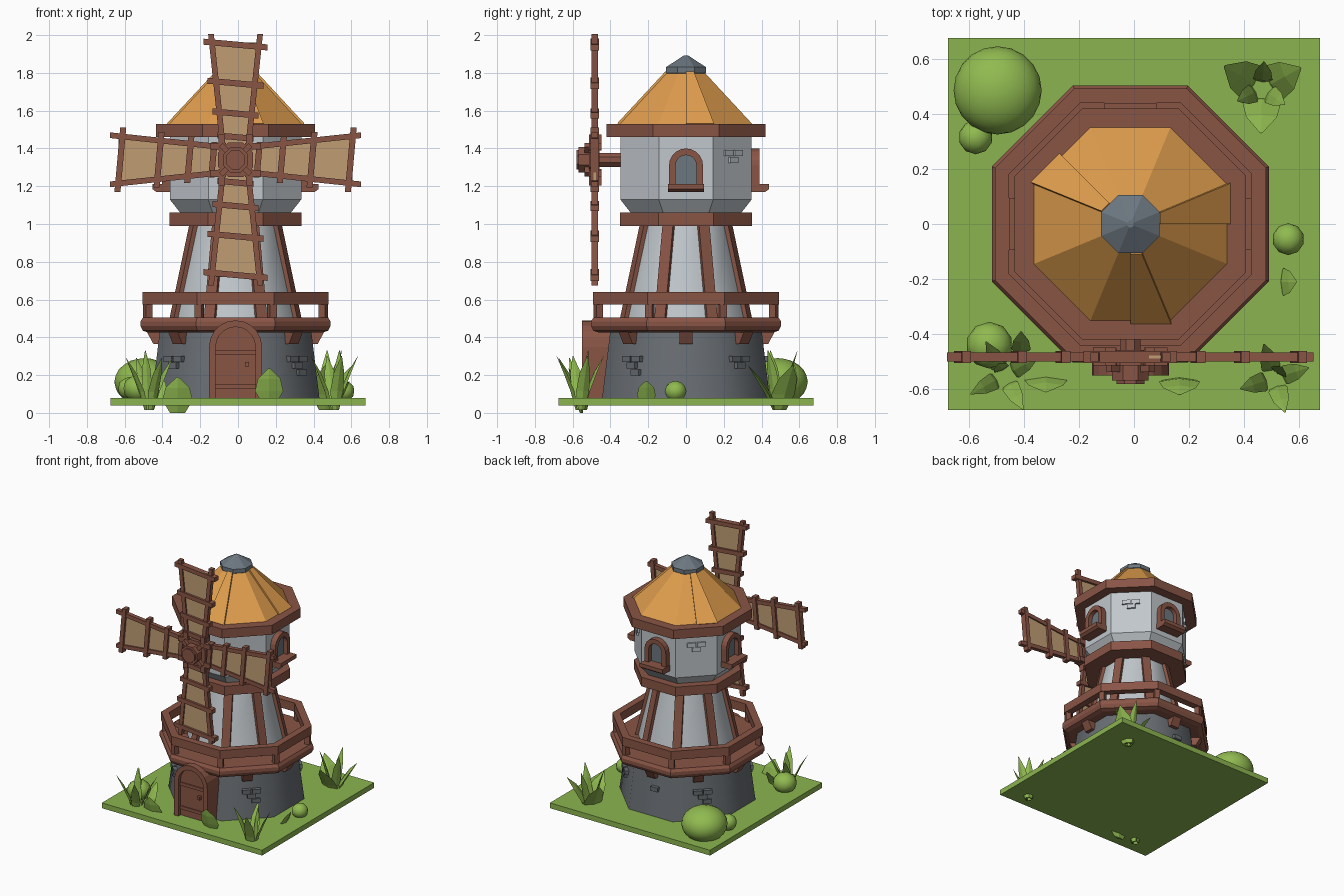
import bpy, bmesh
from math import sin, cos, tan, pi, radians
from mathutils import Matrix, Vector

if "Cube" in bpy.data.objects:
    bpy.data.objects.remove(bpy.data.objects["Cube"], do_unlink=True)


def material(name, rgb):
    m = bpy.data.materials.new(name)
    m.use_nodes = True
    m.diffuse_color = (*rgb, 1)
    m.node_tree.nodes["Principled BSDF"].inputs["Base Color"].default_value = (*rgb, 1)
    return m


WOOD = material("red brown wood", (.25, .09, .06))
WALL = material("pale plaster", (.53, .57, .6))
STONE = material("dark stone", (.14, .155, .17))
SLATE = material("blue slate", (.15, .185, .215))
THATCH = material("golden roof", (.74, .34, .075))
CLOTH = material("tan sailcloth", (.53, .34, .175))
GRASS = material("grass green", (.26, .46, .08))
LEAF = material("leaf green", (.28, .49, .08))

CENTRE = Vector((-.013, 0, 0))
FACES = [radians(45 * i) for i in range(8)]
CORNERS = [a + pi / 8 for a in FACES]
FRONT, RIGHT, BACK, LEFT = -pi / 2, pi, pi / 2, 0


def finish(bm, name, mat, smooth=False):
    bmesh.ops.recalc_face_normals(bm, faces=bm.faces)
    me = bpy.data.meshes.new(name)
    bm.to_mesh(me)
    bm.free()
    me.materials.append(mat)
    ob = bpy.data.objects.new(name, me)
    bpy.context.collection.objects.link(ob)
    if smooth:
        bpy.ops.object.select_all(action='DESELECT')
        ob.select_set(True)
        bpy.context.view_layer.objects.active = ob
        bpy.ops.object.shade_smooth_by_angle(angle=radians(50))
    return ob


def skin(bm, rings, closed=False):
    """Bridge equal vertex rings, then cap the ends or join them up."""
    n = len(rings[0])
    pairs = list(zip(rings, rings[1:])) + ([(rings[-1], rings[0])] if closed else [])
    for a, b in pairs:
        for i in range(n):
            j = (i + 1) % n
            bm.faces.new((a[i], a[j], b[j], b[i]))
    if not closed:
        bm.faces.new(rings[0])
        bm.faces.new(rings[-1])


def octagon(name, profile, mat, closed=False, smooth=False):
    """Eight-sided lathe of (distance to flat side, height) points."""
    bm = bmesh.new()
    rings = []
    for d, z in profile:
        r = d / cos(pi / 8)
        rings.append([bm.verts.new(CENTRE + Vector((r * cos(a), r * sin(a), z))) for a in CORNERS])
    skin(bm, rings, closed)
    return finish(bm, name, mat, smooth)


def axes(x, y, z, origin=CENTRE):
    m = Matrix((x, y, z)).transposed().to_4x4()
    m.translation = origin
    return m


def facing(a):
    """Outlines are (sideways, up), extruded outwards."""
    return axes((-sin(a), cos(a), 0), (0, 0, 1), (cos(a), sin(a), 0))


def section(a):
    """Outlines are (outwards, up), extruded sideways."""
    return axes((cos(a), sin(a), 0), (0, 0, 1), (sin(a), -cos(a), 0))


def prism(name, outline, near, far, frame, mat):
    bm = bmesh.new()
    skin(bm, [[bm.verts.new(frame @ Vector((x, y, d))) for x, y in outline] for d in (near, far)])
    return finish(bm, name, mat)


def rect(x0, x1, y0, y1):
    return [(x0, y0), (x1, y0), (x1, y1), (x0, y1)]


def arch(r, bottom, spring, n=10):
    arc = [(r * cos(pi * i / n), spring + r * sin(pi * i / n)) for i in range(n + 1)]
    return [(r, bottom)] + arc + [(-r, bottom)]


def disc(r):
    return [(r * cos(a), r * sin(a)) for a in CORNERS]


# Ground and tower body
prism("ground", rect(-.675, .675, -.675, .675), .04, .08, Matrix(), GRASS)
octagon("stone_base", [(.445, .07), (.4, .44)], STONE, smooth=True)
octagon("balcony_deck", [(.46, .425), (.49, .435), (.503, .46), (.503, .485), (.49, .505)], WOOD)
octagon("balcony_rail", [(.44, .575), (.492, .575), (.492, .64), (.44, .64)], WOOD, closed=True)
octagon("tower_shaft", [(.328, .5), (.222, 1.0)], WALL, smooth=True)
octagon("middle_ring", [(.35, .99), (.35, 1.06)], WOOD)
octagon("upper_room", [(.285, 1.05), (.348, 1.13), (.348, 1.47)], WALL)
octagon("eave_ring", [(.42, 1.46), (.42, 1.53)], WOOD)
octagon("roof", [(.355, 1.525), (.1, 1.8)], THATCH)
octagon("roof_cap", [(.08, 1.78), (.106, 1.8), (.106, 1.83), (.012, 1.892)], SLATE)

# Raised half panels on the roof
slope = Vector((.255, .275)).normalized()
for a in (FACES[0], FACES[3], FACES[6]):
    out = Vector((cos(a), sin(a), 0))
    side = Vector((-sin(a), cos(a), 0))
    up = -out * slope.x + Vector((0, 0, slope.y))
    start = CENTRE + out * .355 + Vector((0, 0, 1.525))
    k = tan(pi / 8)
    prism("roof_panel", [(0, 0), (.358 * k, 0), (.1 * k, .375), (0, .375)],
          -.005, .012, axes(side, up, side.cross(up), start), THATCH)

# Corner timbers and railing posts
for a in CORNERS:
    prism("corner_timber", [(.32, .5), (.366, .5), (.252, 1.0), (.2, 1.0)], -.03, .03, section(a), WOOD)
    prism("rail_post", rect(-.02, .02, .49, .59), .485, .522, facing(a), WOOD)

# Brackets below the balcony
for a in FACES:
    prism("deck_bracket", [(.38, .365), (.435, .365), (.47, .43), (.38, .43)], -.035, .035, section(a), WOOD)


def bricks(a, x, z, dist, mat, spots):
    for dx, dz in spots:
        x0, z0 = x + dx, z + dz
        prism("brick", rect(x0 - .03, x0 + .03, z0 - .016, z0 + .016), dist - .05, dist, facing(a), mat)


TRIO = [(-.035, .035), (.035, .035), (0, 0)]
STACK = TRIO + [(.03, -.036)]
for i, a in enumerate(FACES[1::2]):
    bricks(a, .03 if i % 2 else -.03, .25, .445, STONE, STACK if i % 2 else TRIO)
bricks(BACK, .06, .25, .442, STONE, TRIO[:1])
for a in (FACES[1], FACES[3]):
    bricks(a, 0, 1.34, .362, WALL, TRIO)

# Arched windows on three sides
for a in (LEFT, BACK, RIGHT):
    f = facing(a)
    prism("window_frame", arch(.09, 1.19, 1.31) + arch(.055, 1.19, 1.31)[::-1], .33, .39, f, WOOD)
    prism("window_pane", arch(.058, 1.19, 1.31), .33, .358, f, SLATE)
    prism("window_sill", [(.33, 1.17), (.42, 1.17), (.44, 1.185), (.44, 1.213), (.33, 1.213)],
          -.095, .095, section(a), WOOD)

# Door
f = facing(FRONT)
prism("door_frame", arch(.14, .08, .35) + arch(.105, .08, .35)[::-1], .36, .55, f, WOOD)
prism("door_panel", arch(.107, .08, .35), .36, .522, f, WOOD)
for z in (.14, .32):
    prism("door_band", rect(-.105, .105, z - .012, z + .012), .52, .53, f, WOOD)
prism("door_handle", rect(.05, .072, .245, .27), .52, .545, f, WOOD)

# Hub and four sails
HUB = Matrix.Translation((0, -.483, 1.34))


def spun(turn):
    return HUB @ Matrix.Rotation(turn, 4, 'Y') @ facing(FRONT)


def hub_frame(turn):
    m = spun(turn)
    m.translation = HUB.translation + CENTRE
    return m


h = hub_frame(0)
prism("axle", disc(.04), -.16, .02, h, WOOD)
prism("hub_plate", disc(.1), -.025, .03, h, WOOD)
prism("hub_knob", disc(.072), .02, .085, h, WOOD)
prism("hub_tip", disc(.055), .08, .097, h, WOOD)
for i in range(4):
    b = hub_frame(i * pi / 2)
    prism("sail_cloth", [(-.066, .07), (.066, .07), (.122, .62), (-.122, .62)], -.006, .006, b, CLOTH)
    for s in (-1, 1):
        prism("sail_rail", [(s * .05, .05), (s * .08, .05), (s * .145, .665), (s * .115, .665)],
              -.016, .016, b, WOOD)
        prism("sail_root", rect(s * .055, s * .09, .05, .135), -.035, .03, b, WOOD)
    for r, half in ((.61, .17), (.405, .148), (.245, .122), (.12, .095)):
        t = half * .09
        prism("sail_crossbar", [(-half, r + t - .016), (half, r - t - .016),
                                (half, r - t + .016), (-half, r + t + .016)], -.022, .022, b, WOOD)
    prism("hub_brace", rect(-.014, .014, .05, .11), .02, .055, hub_frame((i + .5) * pi / 2), WOOD)

# Round bushes
for x, y, z, r, h in ((-.495, .485, .165, .16, .125), (-.575, .315, .13, .062, .06),
                      (.56, -.055, .115, .058, .055), (-.525, -.44, .13, .085, .075)):
    bm = bmesh.new()
    bmesh.ops.create_icosphere(bm, subdivisions=3 if r > .1 else 2, radius=1,
                               matrix=Matrix.Translation((x, y, z)) @ Matrix.Diagonal((r, r, h, 1)))
    finish(bm, "bush", LEAF, smooth=True)


def leaf(x, y, a, reach, bottom, top, w):
    """Folded leaf that leans out towards angle a."""
    out, side = Vector((cos(a), sin(a), 0)), Vector((-sin(a), cos(a), 0))
    bm = bmesh.new()
    rings = []
    for t, k in ((0, .5), (.35, 1), (.7, .8), (1, .06)):
        p = Vector((x, y, bottom + (top - bottom) * t)) + out * reach * t ** 1.5
        rings.append([bm.verts.new(p + v * w * k) for v in (side, out * .3, -side, -out * .15)])
    skin(bm, rings)
    finish(bm, "leaf", LEAF)


# Leaf tufts: position, count, first angle, reach, top, half width
for x, y, n, a0, reach, top, w in ((-.47, -.55, 4, .5, .12, .29, .032), (-.47, -.55, 1, 2, .03, .33, .03),
                                   (.51, -.56, 4, .3, .11, .3, .036), (.51, -.56, 1, 1, .03, .33, .032),
                                   (.465, .49, 3, .5, .14, .25, .07), (.465, .49, 3, 1.5, .08, .33, .035)):
    for i in range(n):
        a = a0 + 2 * pi * i / n
        leaf(x + .02 * cos(a), y + .02 * sin(a), a, reach, .015, top, w)

# Single broad leaves
leaf(-.32, -.55, FRONT, .06, 0, .19, .08)
leaf(.165, -.56, FRONT, .06, .05, .235, .075)
leaf(.53, -.21, LEFT, .06, .05, .17, .05)
leaf(-.41, -.47, BACK, .08, .05, .2, .035)
